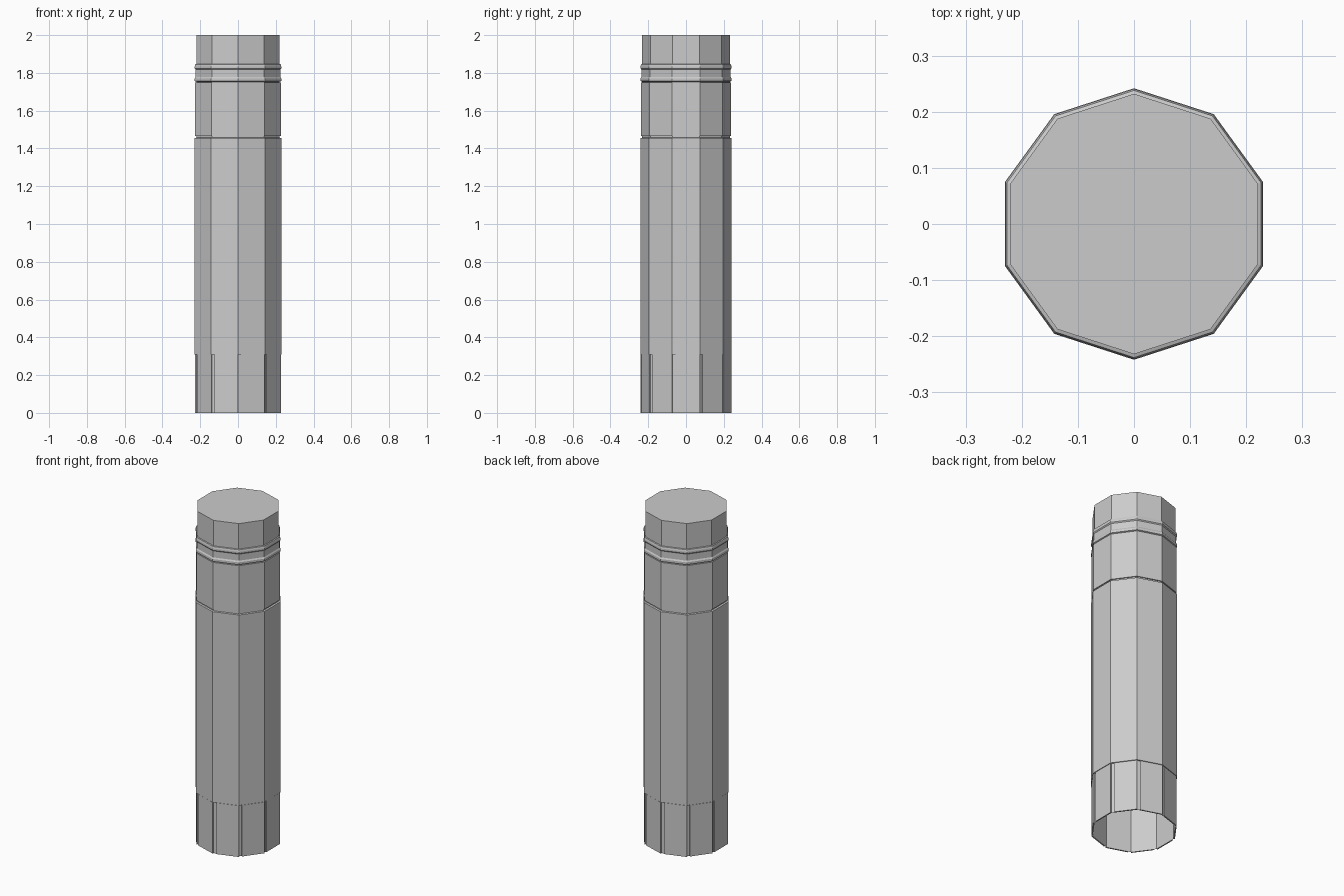
import bpy, bmesh
from math import cos, sin, pi

if "Cube" in bpy.data.objects:
    bpy.data.objects.remove(bpy.data.objects["Cube"])

SIDES = 10


def corner(i, r):
    a = pi / 2 + 2 * pi * i / SIDES
    return r * cos(a), r * sin(a)


def finish(name, bm):
    me = bpy.data.meshes.new(name)
    bm.to_mesh(me)
    bm.free()
    ob = bpy.data.objects.new(name, me)
    bpy.context.collection.objects.link(ob)
    return ob


def lathe(name, profile, cap_top=False):
    """Sweep an (r, z) profile around ten flat sides."""
    bm = bmesh.new()
    rings = [[bm.verts.new((*corner(i, r), z)) for i in range(SIDES)] for r, z in profile]
    for lo, hi in zip(rings, rings[1:]):
        for i in range(SIDES):
            j = (i + 1) % SIDES
            bm.faces.new((lo[i], lo[j], hi[j], hi[i]))
    if cap_top:
        bm.faces.new(rings[-1])
    return finish(name, bm)


CORE = 0.232

# Hollow core tube, closed at the top and open below
lathe("core_tube", [(CORE, 0.0), (CORE, 2.0)], cap_top=True)

# Sleeves around the core
lathe("main_sleeve", [(CORE, 0.31), (0.242, 0.31), (0.242, 1.455), (CORE, 1.457)])
lathe("upper_sleeve", [(CORE, 1.466), (0.239, 1.466), (0.239, 1.75), (CORE, 1.75)])

# Double collar with a recessed band between its flanges
lathe("collar", [(CORE, 1.753), (0.241, 1.757), (0.241, 1.771), (0.236, 1.779),
                 (0.236, 1.818), (0.241, 1.824), (0.241, 1.834), (0.238, 1.845),
                 (CORE, 1.847)])

# Ten flat panels around the foot, each leaving a slot beside its corner
bm = bmesh.new()
for i in range(SIDES):
    pts = []
    for r in (CORE, 0.240):
        a, b = corner(i, r), corner(i + 1, r)
        s = tuple(p + (q - p) * 0.12 for p, q in zip(a, b))
        pts.append((s, b))
    loop = [pts[0][0], pts[1][0], pts[1][1], pts[0][1]]
    lo = [bm.verts.new((x, y, 0.0)) for x, y in loop]
    hi = [bm.verts.new((x, y, 0.308)) for x, y in loop]
    bm.faces.new(lo[::-1])
    bm.faces.new(hi)
    for k in range(3):
        bm.faces.new((lo[k], lo[k + 1], hi[k + 1], hi[k]))
    bm.faces.new((lo[3], lo[0], hi[0], hi[3]))
bmesh.ops.recalc_face_normals(bm, faces=bm.faces)
finish("foot_panels", bm)
